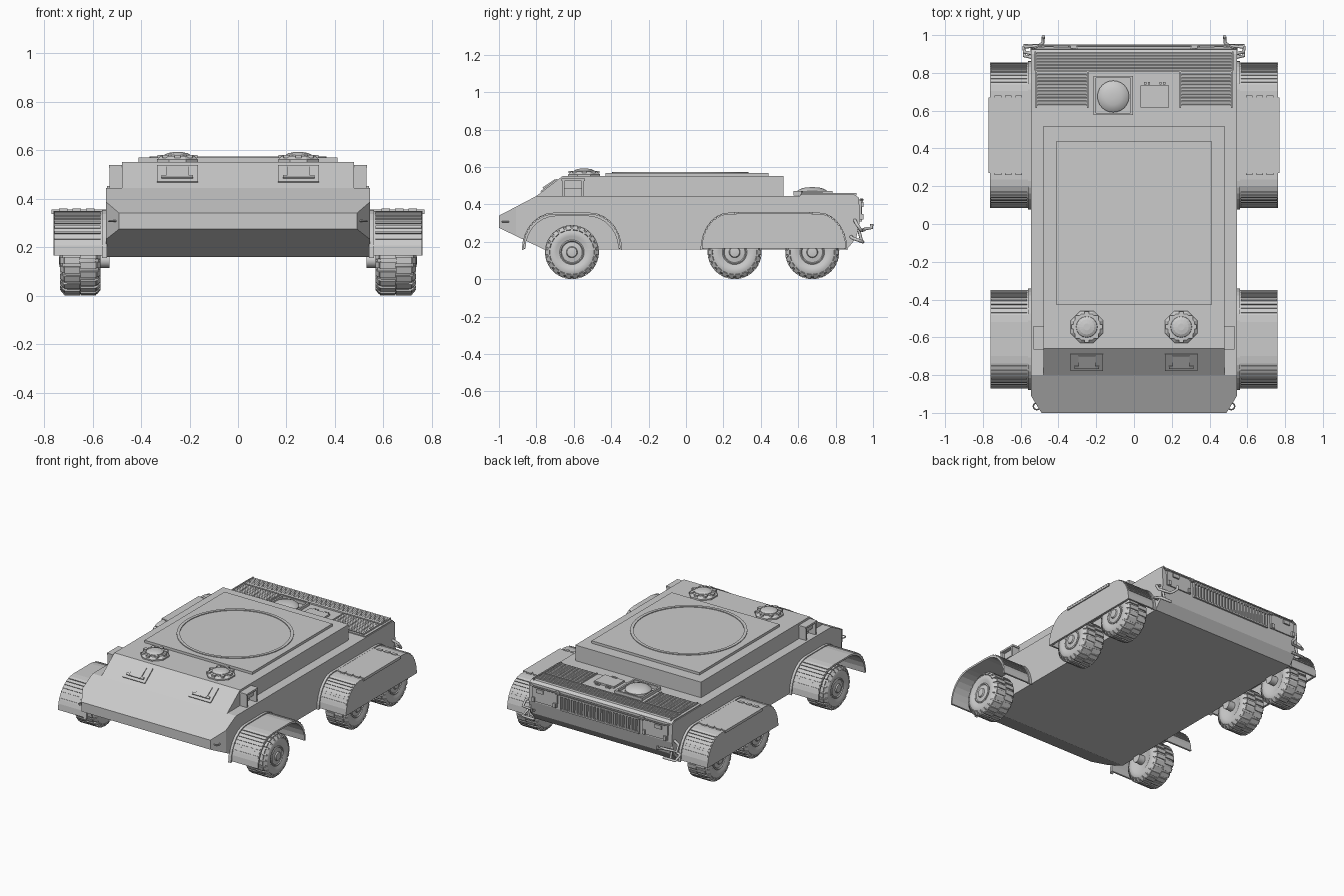
import bpy, bmesh, math
from mathutils import Matrix, Vector

if "Cube" in bpy.data.objects:
    bpy.data.objects.remove(bpy.data.objects["Cube"])


def finish(bm, name, mirror=False, smooth=False):
    bmesh.ops.recalc_face_normals(bm, faces=bm.faces[:])
    me = bpy.data.meshes.new(name)
    bm.to_mesh(me)
    bm.free()
    ob = bpy.data.objects.new(name, me)
    bpy.context.collection.objects.link(ob)
    if smooth:
        bpy.ops.object.select_all(action='DESELECT')
        ob.select_set(True)
        bpy.context.view_layer.objects.active = ob
        bpy.ops.object.shade_smooth_by_angle(angle=math.radians(35))
    if mirror:
        ob.modifiers.new("mirror", 'MIRROR').use_mirror_merge = False
    return ob


def prism(bm, pts, x0, x1):
    """Extrude a (y, z) outline along x."""
    a = [bm.verts.new((x0, y, z)) for y, z in pts]
    b = [bm.verts.new((x1, y, z)) for y, z in pts]
    bm.faces.new(a)
    bm.faces.new(b)
    for i in range(len(pts)):
        j = (i + 1) % len(pts)
        bm.faces.new((a[i], a[j], b[j], b[i]))


def box(bm, c, s, rx=0.0):
    m = Matrix.Translation(c) @ Matrix.Rotation(rx, 4, 'X') @ Matrix.Diagonal((*s, 1))
    bmesh.ops.create_cube(bm, size=1, matrix=m)


def lathe(bm, prof, c, segs, axis='Z', closed=False, turn=0.0):
    """Spin a (radius, height) profile about an axis through c."""
    rings = []
    for r, h in prof:
        ring = []
        for i in range(segs):
            t = 2 * math.pi * i / segs + turn
            u, v = r * math.cos(t), r * math.sin(t)
            ring.append(bm.verts.new(Vector(c) + Vector((u, v, h) if axis == 'Z' else (h, u, v))))
        rings.append(ring)
    n = len(rings)
    for k in range(n if closed else n - 1):
        p, q = rings[k], rings[(k + 1) % n]
        for i in range(segs):
            j = (i + 1) % segs
            bm.faces.new((p[i], p[j], q[j], q[i]))
    if not closed:
        bm.faces.new(rings[0])
        bm.faces.new(rings[-1])


def tube(name, pts, r):
    cu = bpy.data.curves.new(name, 'CURVE')
    cu.dimensions, cu.bevel_depth, cu.bevel_resolution, cu.use_fill_caps = '3D', r, 2, True
    sp = cu.splines.new('POLY')
    sp.points.add(len(pts) - 1)
    for p, q in zip(sp.points, pts):
        p.co = (*q, 1)
    ob = bpy.data.objects.new(name, cu)
    bpy.context.collection.objects.link(ob)


# Lower hull: side profile with clipped nose corners
bm = bmesh.new()
prism(bm, [(-1, .275), (-1, .34), (-.8, .445), (.9, .445), (.925, .43), (.93, .31), (.91, .22),
           (.86, .16), (-.76, .16)], -.545, .545)
for s in (1, -1):
    cut = bmesh.ops.bisect_plane(bm, geom=bm.verts[:] + bm.edges[:] + bm.faces[:], clear_outer=True,
                                 plane_co=(s * .545, -.91, .3), plane_no=(s * .85, -.52, 0))
    bmesh.ops.holes_fill(bm, edges=[e for e in cut['geom_cut'] if isinstance(e, bmesh.types.BMEdge)])
finish(bm, "hull")

# Superstructure with sloped front plate
bm = bmesh.new()
prism(bm, [(-.8, .44), (-.8, .445), (-.66, .552), (.52, .552), (.52, .44)], -.478, .478)
finish(bm, "superstructure")
bm = bmesh.new()
box(bm, (0, .005, .558), (.82, .87, .022))
finish(bm, "roof_plate")
bm = bmesh.new()
lathe(bm, [(.345, .565), (.345, .574), (.365, .574), (.365, .565)], (0, -.03, 0), 64, closed=True)
finish(bm, "turret_ring", smooth=True)

# Driver hatches: octagonal collar with a low dome
bm = bmesh.new()
lathe(bm, [(.092, .55), (.092, .561), (.075, .575), (.06, .575)], (.25, -.545, 0), 8, turn=math.pi / 8)
lathe(bm, [(.058, .57), (.055, .58), (.04, .588), (.018, .592)], (.25, -.545, 0), 16)
for i in range(8):
    t = i * math.pi / 4
    box(bm, (.25 + .07 * math.cos(t), -.545 + .07 * math.sin(t), .574), (.024, .024, .012))
finish(bm, "driver_hatch", True)

# Vision ports on the front slope
slope = math.atan2(.107, .14)
bm = bmesh.new()
box(bm, (.25, -.73, .5), (.17, .11, .012), slope)
prism(bm, [(-.75, .48), (-.765, .492), (-.70, .535), (-.69, .525)], .205, .295)
box(bm, (.25, -.755, .486), (.13, .015, .02), slope)
finish(bm, "vision_port", True)

# Side brackets beside the driver positions
bm = bmesh.new()
for y in (-.655, -.552):
    box(bm, (.504, y, .487), (.052, .012, .09))
box(bm, (.504, -.603, .532), (.056, .125, .012))
box(bm, (.492, -.603, .505), (.03, .1, .045))
finish(bm, "side_bracket", True)

# Small lugs at the nose corners
bm = bmesh.new()
lathe(bm, [(.014, 0), (.018, .004), (.022, 0), (.018, -.004)], (.515, -.965, .307), 16, closed=True)
finish(bm, "nose_lug", True)

# Engine deck with louvres
bm = bmesh.new()
prism(bm, [(.61, .44), (.61, .452), (.90, .452), (.925, .435), (.925, .43)], -.54, .54)
finish(bm, "engine_deck")
bm = bmesh.new()
for i in range(6):
    box(bm, (0, .822 + i * .016, .455), (1.03, .009, .012), .3)
for s in (1, -1):
    for i in range(10):
        box(bm, (s * .382, .63 + i * .0175, .455), (.26, .01, .012), .3)
    for x in (.245, .518):
        box(bm, (s * x, .71, .455), (.008, .19, .014))
    box(bm, (s * .522, .862, .455), (.008, .1, .014))
box(bm, (0, .808, .455), (1.05, .007, .014))
finish(bm, "deck_louvres")

# Air intake dome in a square frame, and filler hatch
bm = bmesh.new()
for d in (-.098, .098):
    box(bm, (-.11 + d, .68, .46), (.012, .208, .022))
    box(bm, (-.11, .68 + d, .46), (.208, .012, .022))
lathe(bm, [(.084, .45), (.084, .468), (.07, .48), (.045, .489), (.015, .492)], (-.11, .675, 0), 24)
finish(bm, "intake_dome", smooth=True)
bm = bmesh.new()
box(bm, (.11, .675, .457), (.15, .115, .016))
box(bm, (.11, .62, .466), (.04, .012, .008))
for x in (.06, .08, .14, .16):
    box(bm, (x, .745, .456), (.012, .014, .012))
finish(bm, "filler_hatch")

# Rear face: grille, side panels, lamps and rail
bm = bmesh.new()
for z in (.315, .41):
    box(bm, (0, .932, z), (.6, .02, .01))
for i in range(25):
    box(bm, (-.295 + i * .59 / 24, .932, .362), (.01, .018, .09))
finish(bm, "rear_grille")
bm = bmesh.new()
box(bm, (.42, .931, .37), (.19, .014, .1))
box(bm, (.45, .94, .40), (.05, .016, .025))
for x in (.34, .5):
    box(bm, (x, .94, .335), (.018, .018, .03))
box(bm, (.32, .938, .422), (.03, .016, .02))
finish(bm, "rear_panel", True)
tube("rear_rail", [(-.53, .93, .425), (-.5, .945, .425), (.5, .945, .425), (.53, .93, .425)], .005)
for s in (1, -1):
    tube("tow_hook", [(s * x, y, z) for x, y, z in
         [(.53, .9, .32), (.58, .91, .3), (.585, .935, .262), (.50, .945, .262), (.482, .96, .27),
          (.48, .993, .275), (.48, .993, .295)]], .009)
    tube("tow_step", [(s * x, y, z) for x, y, z in
         [(.53, .88, .23), (.58, .89, .22), (.58, .945, .20), (.49, .945, .20)]], .009)
    tube("hook_post", [(s * .54, .92, .28), (s * .54, .94, .2)], .008)


# Mudguards
def arch(c, half, drop, top=.35, z0=.165, n=7):
    """Mudguard outline: quarter ellipses at both ends and a flat top."""
    q = [(drop * (1 - math.cos(i / n * math.pi / 2)), (top - z0) * math.sin(i / n * math.pi / 2))
         for i in range(n + 1)]
    return ([(c - half + a, z0 + b) for a, b in q] + [(c + half - a, z0 + b) for a, b in reversed(q)])


def mudguard(name, c, half, drop, skirt):
    bm = bmesh.new()
    out = arch(c, half, drop)
    inn = arch(c, half - .012, drop - .004, .338)
    prism(bm, out + inn[::-1], .54, .76)
    # Raised trim against the hull
    prism(bm, arch(c, half + .008, drop, .356, .155) + inn[::-1], .54, .562)
    if skirt:
        prism(bm, out, .748, .762)
        box(bm, (.665, c, .351), (.21, .40, .008))
        box(bm, (.763, c, .345), (.012, .40, .018))
        for y in (c - .2, c + .2):
            for x in (.61, .665, .72):
                box(bm, (x, y, .354), (.035, .02, .009))
    # Ribs across the curved ends
    for s in (1, -1):
        for i in range(9):
            t = .12 + i * .14
            y = c + s * (half - drop * (1 - math.cos(t)))
            z = .165 + .185 * math.sin(t)
            ang = math.atan2(.185 * math.cos(t), -s * drop * math.sin(t))
            if i > 1:
                box(bm, (.662, y, z), (.19, .011, .01), ang)
    finish(bm, name, True)


mudguard("front_mudguard", -.61, .26, .17, False)
mudguard("rear_mudguard", .47, .385, .15, True)

# Wheels: lathed tyre, stepped hub, staggered tread blocks
for label, y in (("front", -.61), ("middle", .26), ("rear", .675)):
    c = (.65, y, .145)
    bm = bmesh.new()
    half = [(.066, .072), (.085, .083), (.11, .083), (.128, .074), (.138, .055)]
    lathe(bm, [(r, -h) for r, h in half] + [(r, h) for r, h in reversed(half)], c, 40, 'X')
    finish(bm, label + "_tyre", True, True)
    bm = bmesh.new()
    lathe(bm, [(.03, -.12), (.03, -.06), (.066, -.06), (.066, .076), (.06, .08), (.055, .074), (.03, .078),
               (.026, .086), (.012, .088)], c, 32, 'X')
    finish(bm, label + "_hub", True, True)
    bm = bmesh.new()
    for i in range(22):
        for s in (1, -1):
            t = 2 * math.pi * (i + (.5 if s > 0 else 0)) / 22
            rot = Matrix.Translation(c) @ Matrix.Rotation(t, 4, 'X')
            bmesh.ops.create_cube(bm, size=1, matrix=rot @ Matrix.Translation((s * .033, 0, .138))
                                  @ Matrix.Diagonal((.064, .028, .012, 1)))
            bmesh.ops.create_cube(bm, size=1, matrix=rot @ Matrix.Translation((s * .071, 0, .127))
                                  @ Matrix.Rotation(s * .9, 4, 'Y') @ Matrix.Diagonal((.026, .024, .012, 1)))
    finish(bm, label + "_tread", True)
